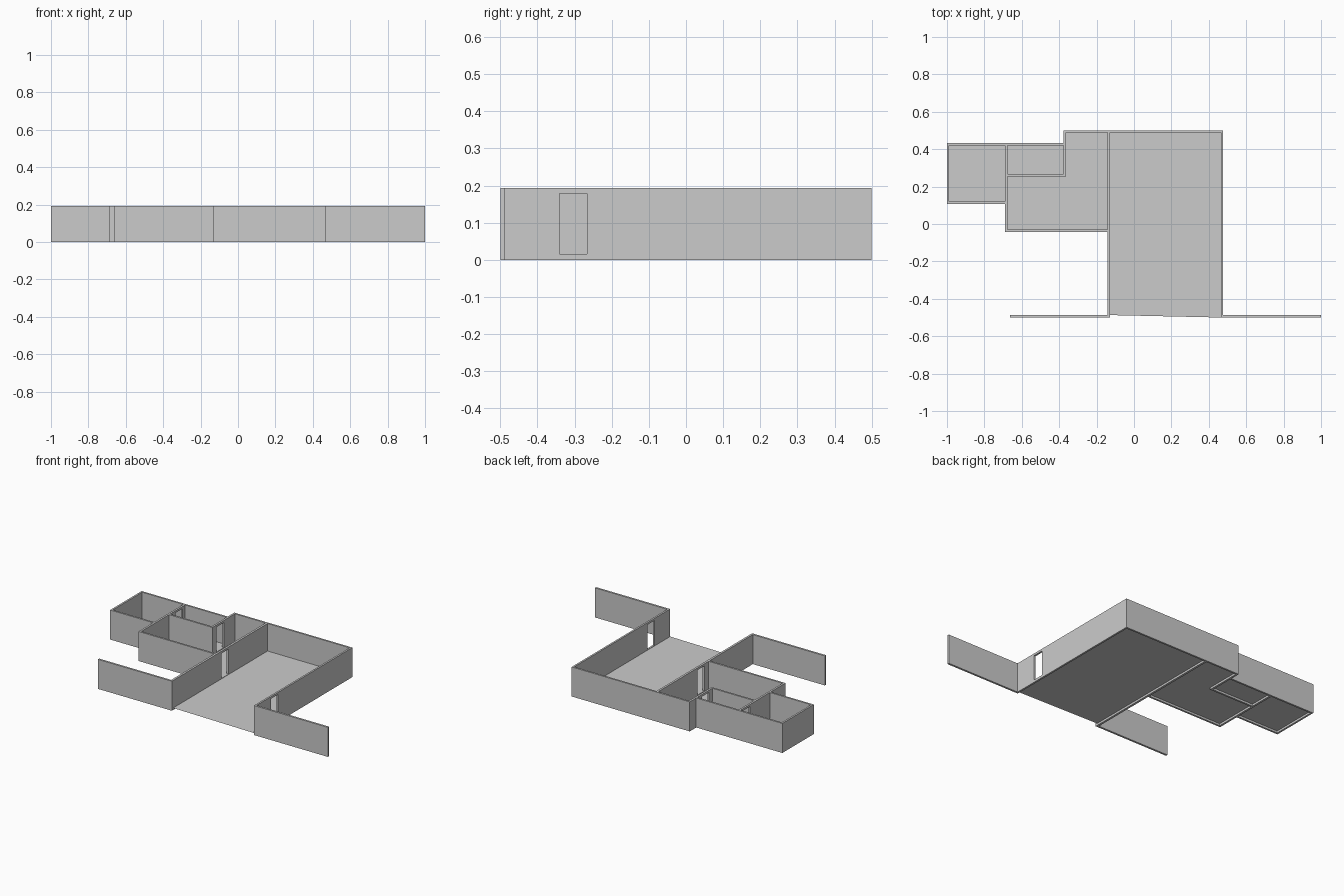
import bpy
import bmesh
from mathutils import Vector

if "Cube" in bpy.data.objects:
    bpy.data.objects.remove(bpy.data.objects["Cube"])

HEIGHT = 0.193
FLOOR_Z = 0.013


def rect(x0, y0, x1, y1):
    return [(x0, y0), (x1, y0), (x1, y1), (x0, y1)]


def finish(bm, name):
    mesh = bpy.data.meshes.new(name)
    bm.to_mesh(mesh)
    bm.free()
    obj = bpy.data.objects.new(name, mesh)
    bpy.context.collection.objects.link(obj)
    return obj


def solid(name, loops, z0, z1):
    """Plan outline (first loop) with holes (other loops), raised z0 to z1."""
    bm = bmesh.new()
    for loop in loops:
        vs = [bm.verts.new((x, y, z0)) for x, y in loop]
        for a, b in zip(vs, vs[1:] + vs[:1]):
            bm.edges.new((a, b))
    bmesh.ops.triangle_fill(bm, edges=bm.edges[:], use_beauty=True,
                            normal=Vector((0, 0, 1)))
    res = bmesh.ops.extrude_face_region(bm, geom=bm.faces[:])
    top = [g for g in res["geom"] if isinstance(g, bmesh.types.BMVert)]
    bmesh.ops.translate(bm, verts=top, vec=(0, 0, z1 - z0))
    bmesh.ops.recalc_face_normals(bm, faces=bm.faces[:])
    return finish(bm, name)


def floor(name, loop):
    bm = bmesh.new()
    bm.faces.new([bm.verts.new((x, y, FLOOR_Z)) for x, y in loop])
    return finish(bm, name)


# Outer edge of the walls, running in and out of the open hall
outline = [(-0.663, -0.5), (-0.128, -0.5), (-0.128, 0.488), (0.465, 0.488),
           (0.465, -0.5), (1, -0.5), (1, -0.487), (0.477, -0.487),
           (0.477, 0.5), (-0.377, 0.5), (-0.377, 0.433), (-1, 0.433),
           (-1, 0.108), (-0.69, 0.108), (-0.69, -0.042), (-0.142, -0.042),
           (-0.142, -0.487), (-0.663, -0.487)]

# Closed rooms
end_room = rect(-0.988, 0.12, -0.69, 0.421)
small_room = rect(-0.677, 0.267, -0.377, 0.421)
corner_room = [(-0.677, -0.03), (-0.142, -0.03), (-0.142, 0.488),
               (-0.364, 0.488), (-0.364, 0.255), (-0.677, 0.255)]
hall = [(-0.128, -0.487), (0.465, -0.5), (0.465, 0.488), (-0.128, 0.488)]

walls = solid("walls", [outline, end_room, small_room, corner_room], 0, HEIGHT)

# Doorways: wall centre x, start y
for x, y in [(0.471, -0.34), (-0.135, 0.012), (-0.37, 0.3), (-0.683, 0.322)]:
    cutter = solid("doorway_cutter",
                   [rect(x - 0.02, y, x + 0.02, y + 0.074)], 0.016, 0.179)
    mod = walls.modifiers.new("doorway", 'BOOLEAN')
    mod.operation = 'DIFFERENCE'
    mod.solver = 'EXACT'
    mod.object = cutter
    bpy.context.view_layer.objects.active = walls
    bpy.ops.object.modifier_apply(modifier=mod.name)
    bpy.data.objects.remove(cutter)

# Floors
floor("hall_floor", hall)
floor("end_room_floor", end_room)
floor("small_room_floor", small_room)
floor("corner_room_floor", corner_room)
